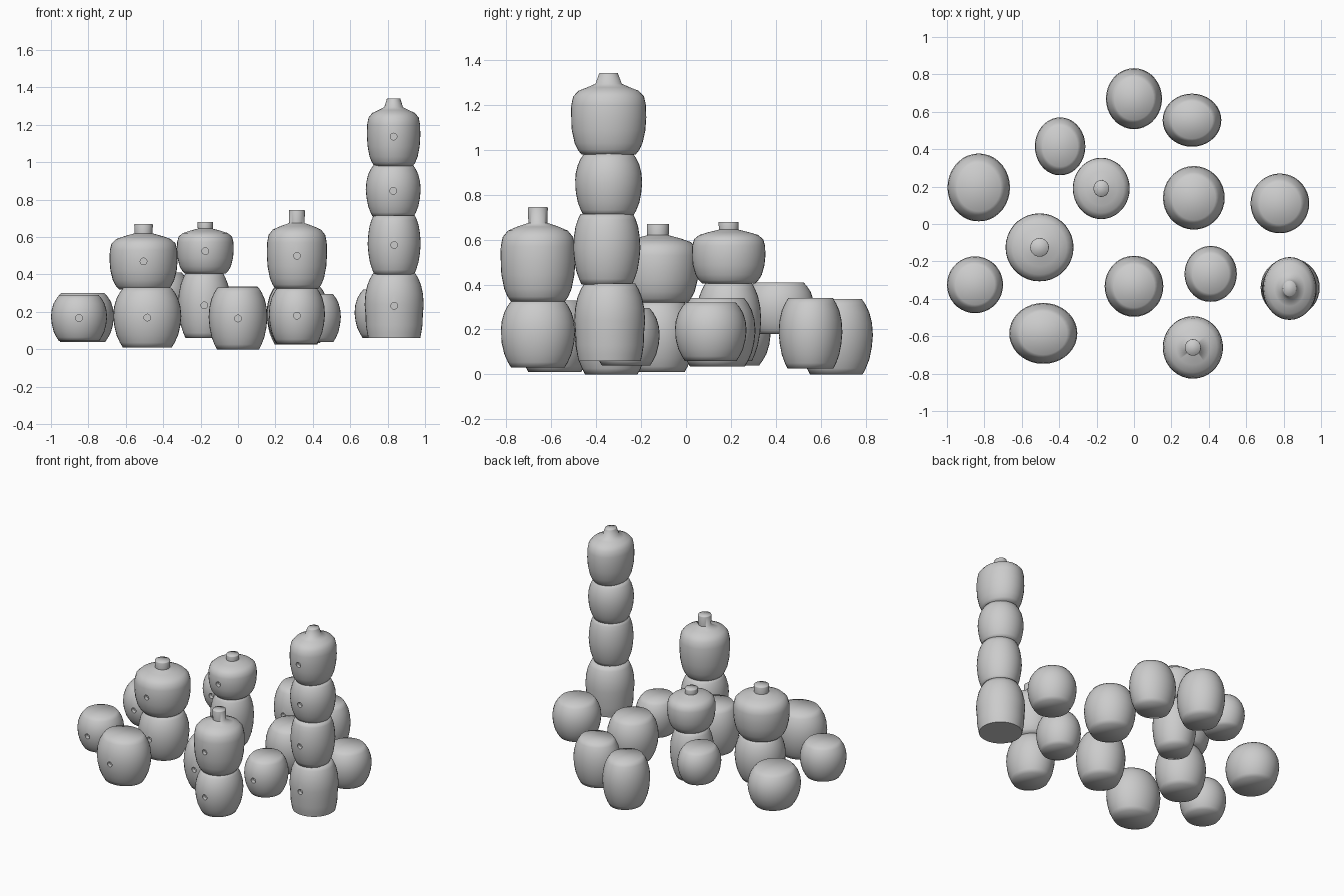
import bpy, bmesh, math

if "Cube" in bpy.data.objects:
    bpy.data.objects.remove(bpy.data.objects["Cube"])

SIDES = 36


def lathe(name, x, y, rx, ry, prof):
    """Closed body of elliptical rings; prof = (z, radius fraction) pairs."""
    bm = bmesh.new()
    rings = []
    for z, f in prof:
        rings.append([bm.verts.new((x + rx * f * math.cos(2 * math.pi * i / SIDES),
                                    y + ry * f * math.sin(2 * math.pi * i / SIDES), z))
                      for i in range(SIDES)])
    for a, b in zip(rings, rings[1:]):
        for i in range(SIDES):
            j = (i + 1) % SIDES
            bm.faces.new((a[i], a[j], b[j], b[i]))
    bm.faces.new(rings[0][::-1])
    bm.faces.new(rings[-1])
    me = bpy.data.meshes.new(name)
    bm.to_mesh(me)
    bm.free()
    ob = bpy.data.objects.new(name, me)
    bpy.context.collection.objects.link(ob)
    return ob


def finish(ob, x, y, z, ry):
    """Cut the small round entrance in the front, then smooth."""
    bpy.ops.mesh.primitive_cylinder_add(vertices=16, radius=0.018, depth=0.06,
                                        location=(x, y - ry, z),
                                        rotation=(math.pi / 2, 0, 0))
    cutter = bpy.context.object
    cutter.hide_render = True
    bpy.ops.object.select_all(action='DESELECT')
    bpy.context.view_layer.objects.active = ob
    ob.select_set(True)
    mod = ob.modifiers.new("entrance", 'BOOLEAN')
    mod.operation = 'DIFFERENCE'
    mod.solver = 'EXACT'
    mod.object = cutter
    bpy.ops.object.modifier_apply(modifier=mod.name)
    bpy.data.objects.remove(cutter, do_unlink=True)
    bpy.ops.object.shade_smooth_by_angle(angle=math.radians(72))


def pot(name, x, y, z0, z1, rx, ry, bot=0.72, top=0.7):
    """Rounded barrel pot without a neck."""
    h = z1 - z0
    shape = [(0, bot), (.08, bot + (1 - bot) * .3), (.2, bot + (1 - bot) * .65),
             (.36, .97), (.52, 1), (.68, .975), (.82, top + (1 - top) * .68),
             (.92, top + (1 - top) * .36), (1, top)]
    ob = lathe(name, x, y, rx, ry, [(z0 + h * t, f) for t, f in shape])
    finish(ob, x, y, z0 + h * .5, ry)


def necked_pot(name, x, y, z0, z1, ztop, rx, ry, neck, tip):
    """Pot with a shoulder that closes to a short neck."""
    h = z1 - z0
    shape = [(0, .72), (.06, .81), (.16, .9), (.34, .975), (.52, 1), (.7, .99),
             (.82, .94), (.9, .8), (.95, .56), (1, neck / rx)]
    prof = [(z0 + h * t, f) for t, f in shape] + [(ztop - .004, neck / rx * tip + .01), (ztop, neck / rx * tip)]
    ob = lathe(name, x, y, rx, ry, prof)
    finish(ob, x, y, z0 + h * .5, ry)


# single pots: x, y, z0, z1, rx, ry
singles = [
    (0.0, .67, 0, .335, .15, .163),
    (.31, .555, .025, .34, .157, .142),
    (-.395, .415, .18, .41, .135, .155),
    (-.83, .195, .04, .30, .167, .182),
    (-.85, -.325, .045, .29, .15, .152),
    (-.485, -.585, .01, .33, .182, .163),
    (0.0, -.333, 0, .33, .157, .163),
    (.41, -.267, .04, .295, .14, .15),
    (.32, .14, .035, .34, .165, .17),
    (.78, .11, .06, .32, .157, .16),
]
for n, s in enumerate(singles):
    pot(f"single_pot_{n + 1}", *s)

# back left pair
pot("back_pair_lower", -.18, .19, .06, .41, .14, .145)
necked_pot("back_pair_upper", -.175, .19, .405, .645, .68, .152, .164, .04, 1)

# left pair
pot("left_pair_lower", -.495, -.125, .01, .325, .165, .165)
necked_pot("left_pair_upper", -.505, -.125, .32, .62, .67, .182, .182, .048, 1)

# front right pair
pot("front_pair_lower", .315, -.66, .03, .33, .15, .166)
necked_pot("front_pair_upper", .315, -.66, .325, .675, .745, .161, .167, .041, 1)

# tall tower of four
pot("tower_pot_1", .835, -.34, .06, .405, .158, .158, bot=.88, top=.72)
pot("tower_pot_2", .835, -.353, .4, .715, .142, .15, bot=.75, top=.78)
pot("tower_pot_3", .83, -.345, .71, .985, .147, .15, bot=.75, top=.72)
necked_pot("tower_pot_4", .832, -.345, .98, 1.295, 1.342, .143, .168, .05, .7)
